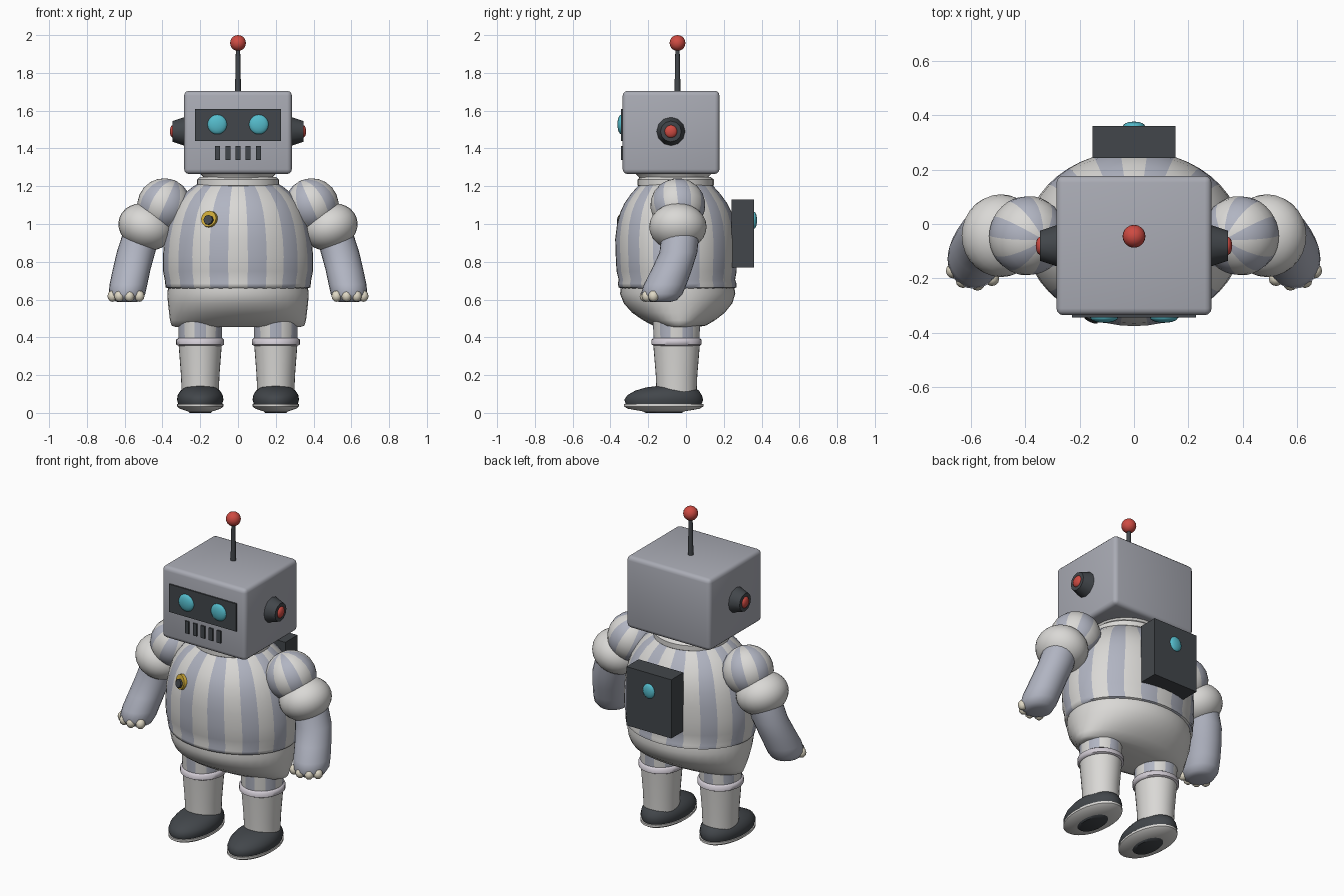
import bpy, bmesh, math
from mathutils import Matrix

if "Cube" in bpy.data.objects:
    bpy.data.objects.remove(bpy.data.objects["Cube"], do_unlink=True)


def material(name, r, g, b):
    m = bpy.data.materials.new(name)
    m.use_nodes = True
    m.diffuse_color = (r, g, b, 1)
    m.node_tree.nodes["Principled BSDF"].inputs["Base Color"].default_value = (r, g, b, 1)
    return m


LIGHT = material("warm white cloth", .70, .69, .67)
BLUE = material("blue grey stripe", .44, .46, .54)
GREY = material("head grey", .40, .41, .46)
DARK = material("charcoal", .055, .062, .07)
RED = material("signal red", .62, .07, .055)
CYAN = material("lamp cyan", .09, .50, .60)
GOLD = material("badge gold", .62, .40, .04)
CREAM = material("claw cream", .74, .69, .56)
CUFF = material("lavender cuff", .64, .60, .66)


def finish(name, bm, mats, angle=40):
    """Turn a bmesh into a smooth shaded object."""
    bmesh.ops.recalc_face_normals(bm, faces=bm.faces)
    mesh = bpy.data.meshes.new(name)
    bm.to_mesh(mesh)
    bm.free()
    for m in mats:
        mesh.materials.append(m)
    ob = bpy.data.objects.new(name, mesh)
    bpy.context.collection.objects.link(ob)
    bpy.ops.object.select_all(action='DESELECT')
    bpy.context.view_layer.objects.active = ob
    ob.select_set(True)
    bpy.ops.object.shade_smooth_by_angle(angle=math.radians(angle))
    return ob


def loft(name, rings, mats, seg=32, stripe=0, angle=40):
    """Skin oval rings (z, cx, cy, rx, ry); stripe = faces per colour band."""
    bm = bmesh.new()
    start = -math.pi / 2 - math.pi * stripe / seg
    loops = []
    for z, cx, cy, rx, ry in rings:
        turns = [start + math.tau * j / seg for j in range(seg)]
        loops.append([bm.verts.new((cx + rx * math.cos(t), cy + ry * math.sin(t), z))
                      for t in turns])
    for a, b in zip(loops, loops[1:]):
        for j in range(seg):
            k = (j + 1) % seg
            f = bm.faces.new((a[j], a[k], b[k], b[j]))
            f.material_index = j // stripe % 2 if stripe else 0
    bm.faces.new(loops[0])
    bm.faces.new(loops[-1])
    return finish(name, bm, mats, angle)


def ball(name, at, size, mat, seg=20):
    bm = bmesh.new()
    bmesh.ops.create_uvsphere(bm, u_segments=seg, v_segments=seg // 2, radius=1)
    bmesh.ops.transform(bm, matrix=Matrix.Translation(at) @ Matrix.Diagonal((*size, 1)), verts=bm.verts)
    return finish(name, bm, [mat])


def box(name, lo, hi, mat, bevel=0):
    bm = bmesh.new()
    bmesh.ops.create_cube(bm, size=1)
    for v in bm.verts:
        v.co = [l + (c + .5) * (h - l) for c, l, h in zip(v.co, lo, hi)]
    if bevel:
        bmesh.ops.bevel(bm, geom=bm.edges[:], offset=bevel, segments=3, profile=.5, affect='EDGES')
    return finish(name, bm, [mat])


def cone(name, at, r1, r2, depth, mat, rot=(0, 0, 0), seg=16):
    ob = loft(name, [(-depth / 2, 0, 0, r1, r1), (depth / 2, 0, 0, r2, r2)], [mat], seg)
    ob.location, ob.rotation_euler = at, rot
    return ob


# Head with visor, eyes and speaker grille
box("head", (-.285, -.335, 1.265), (.285, .177, 1.705), GREY, .025)
box("visor", (-.228, -.344, 1.44), (.228, -.33, 1.61), DARK)
for i in range(5):
    x = (i - 2) * .054
    box("grille_bar", (x - .013, -.343, 1.338), (x + .013, -.33, 1.413), DARK)

# Antenna
cone("antenna_rod", (0, -.045, 1.82), .016, .011, .25, DARK)
ball("antenna_ball", (0, -.045, 1.958), (.042,) * 3, RED)

# Neck and collar
loft("neck", [(1.22, 0, -.06, .18, .18), (1.25, 0, -.065, .185, .185),
              (1.28, 0, -.07, .215, .215)], [LIGHT])
loft("collar", [(1.195, 0, -.055, .205, .19), (1.205, 0, -.055, .218, .202),
                (1.235, 0, -.055, .218, .202), (1.25, 0, -.055, .2, .185)], [LIGHT])

# Striped torso with a rolled hem
loft("torso", [(.655, 0, -.045, .36, .29), (.665, 0, -.045, .383, .312),
               (.685, 0, -.047, .386, .314), (.705, 0, -.048, .388, .308),
               (.75, 0, -.05, .397, .318), (.83, 0, -.051, .398, .321),
               (.92, 0, -.052, .39, .323), (1.0, 0, -.052, .373, .313),
               (1.06, 0, -.053, .352, .296), (1.11, 0, -.054, .325, .272),
               (1.16, 0, -.055, .285, .236), (1.2, 0, -.055, .235, .2),
               (1.22, 0, -.055, .2, .18)], [LIGHT, BLUE], 48, 2, 60)

# Baggy shorts
loft("shorts", [(.455, 0, -.035, .33, .1), (.462, 0, -.035, .352, .14),
                (.49, 0, -.037, .36, .19), (.53, 0, -.04, .365, .245),
                (.58, 0, -.042, .371, .287), (.63, 0, -.044, .374, .305),
                (.67, 0, -.045, .37, .3)], [LIGHT], 40, 0, 60)

# Backpack with lamp
box("backpack", (-.152, .242, .77), (.152, .36, 1.13), DARK)
ball("backpack_lamp", (0, .36, 1.02), (.04, .016, .045), CYAN)

# Chest badge
tilt = (math.radians(78), 0, math.radians(-24))
cone("badge_rim", (-.15, -.328, 1.025), .047, .043, .03, GOLD, tilt)
cone("badge_button", (-.153, -.342, 1.02), .028, .026, .03, DARK, tilt, 8)

for s, side in ((1, "left"), (-1, "right")):
    # Face and ears
    ball(side + "_eye", (s * .11, -.343, 1.527), (.052, .02, .052), CYAN)
    cone(side + "_ear", (s * .313, -.08, 1.49), .077, .055, .066, DARK, (0, s * math.pi / 2, 0), 12)
    ball(side + "_ear_light", (s * .343, -.08, 1.49), (.018, .034, .034), RED)

    # Striped shoulder and puffed sleeve
    lats = [math.radians(-85 + 17 * i) for i in range(11)]
    shoulder = loft(side + "_shoulder",
                    [(.142 * math.sin(a), 0, 0, .143 * math.cos(a), .146 * math.cos(a)) for a in lats],
                    [LIGHT, BLUE], 36, 3, 60)
    shoulder.location = (s * .39, -.043, 1.1)
    shoulder.rotation_euler = (0, -s * math.radians(25), math.radians(s * 15))
    sleeve = ball(side + "_sleeve_puff", (0, 0, 0), (.148, .152, .122), LIGHT, 28)
    sleeve.location = (s * .488, -.043, .985)
    sleeve.rotation_euler = (0, -s * math.radians(20), 0)

    # Forearm, mitten and claws
    loft(side + "_forearm",
         [(z, s * x, y, rx, ry) for z, x, y, rx, ry in (
             (.587, .585, -.135, .05, .05), (.597, .587, -.133, .08, .085),
             (.63, .588, -.128, .097, .11), (.68, .58, -.11, .1, .113),
             (.76, .563, -.075, .1, .107), (.85, .54, -.04, .102, .1),
             (.95, .51, -.03, .1, .1))], [BLUE], 24, 0, 60)
    for x, y in ((.522, -.2), (.575, -.217), (.628, -.207), (.664, -.172)):
        ball(side + "_claw", (s * x, y, .618), (.027, .028, .03), CREAM, 12)

    # Leg with cuff
    loft(side + "_thigh", [(.37, s * .2, -.05, .115, .12), (.52, s * .2, -.05, .118, .128)],
         [BLUE, LIGHT], 36, 3)
    loft(side + "_cuff", [(.355, s * .2, -.05, .115, .12), (.362, s * .2, -.05, .127, .133),
                          (.388, s * .2, -.05, .127, .133), (.397, s * .2, -.05, .115, .12)],
         [CUFF], 32, 0, 60)
    loft(side + "_lower_leg", [(.1, s * .2, -.05, .098, .106), (.2, s * .2, -.05, .102, .11),
                               (.37, s * .2, -.05, .115, .124)], [LIGHT])

    # Shoe, pale sole and dark tread
    loft(side + "_shoe", [(.045, s * .2, -.118, .116, .2), (.07, s * .2, -.118, .123, .209),
                          (.095, s * .2, -.113, .119, .196), (.118, s * .2, -.1, .104, .168),
                          (.135, s * .2, -.085, .08, .125), (.142, s * .2, -.075, .05, .08)],
         [DARK], 32, 0, 60)
    loft(side + "_sole", [(.008, s * .2, -.118, .064, .11), (.022, s * .2, -.118, .108, .19),
                          (.034, s * .2, -.118, .123, .21), (.047, s * .2, -.118, .123, .21)], [LIGHT])
    loft(side + "_tread", [(0, s * .2, -.118, .055, .096), (.012, s * .2, -.118, .068, .116)], [DARK])
